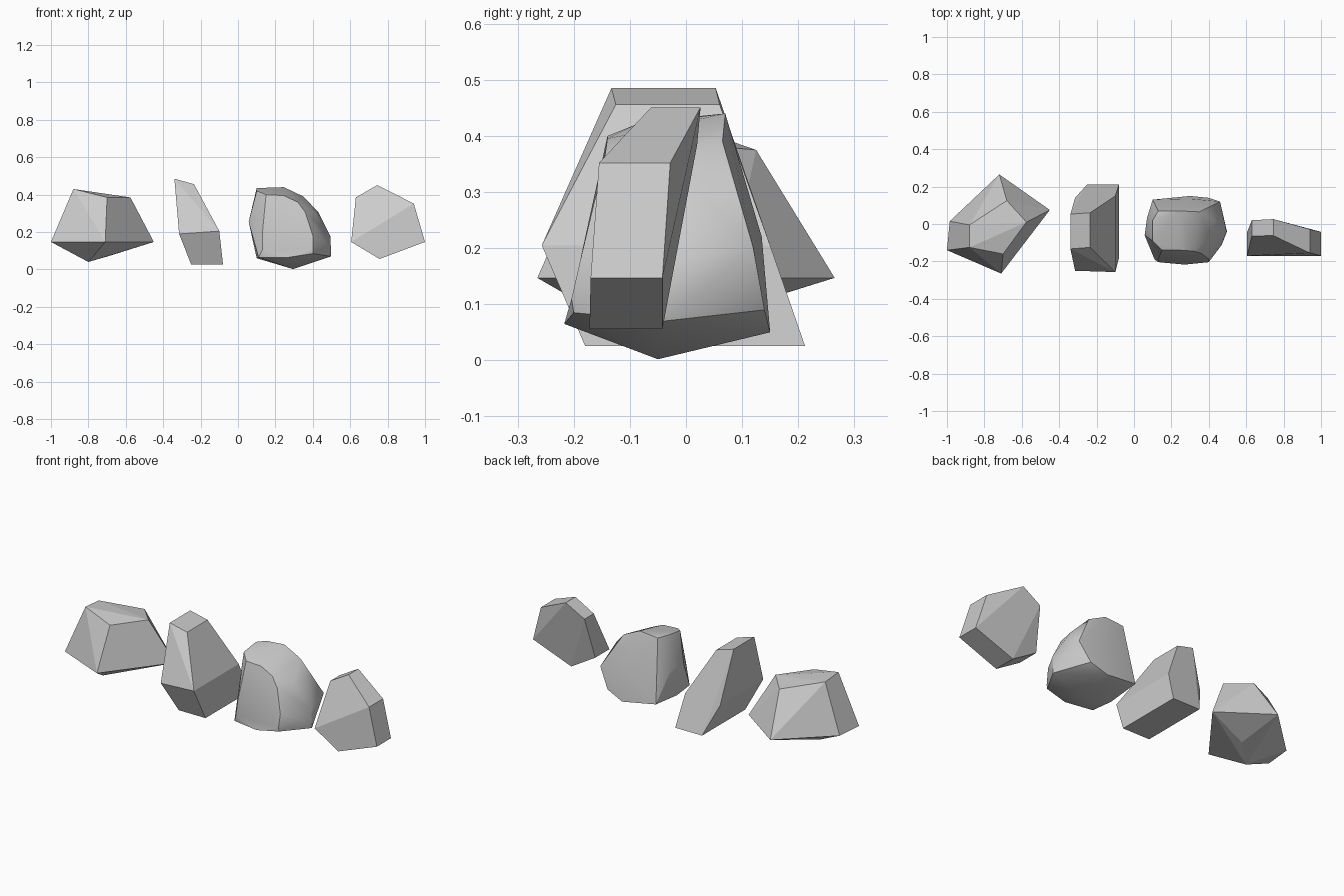
import bpy, bmesh, math

if "Cube" in bpy.data.objects:
    bpy.data.objects.remove(bpy.data.objects["Cube"])


def rock(name, points, smooth_angle=None):
    """A chipped stone: the convex hull of its corner points."""
    bm = bmesh.new()
    for p in points:
        bm.verts.new(p)
    bmesh.ops.convex_hull(bm, input=bm.verts)
    loose = [v for v in bm.verts if not v.link_faces]
    bmesh.ops.delete(bm, geom=loose, context='VERTS')
    bmesh.ops.dissolve_limit(bm, angle_limit=math.radians(4),
                             verts=bm.verts, edges=bm.edges)
    bmesh.ops.recalc_face_normals(bm, faces=bm.faces)
    mesh = bpy.data.meshes.new(name)
    bm.to_mesh(mesh)
    bm.free()
    ob = bpy.data.objects.new(name, mesh)
    bpy.context.collection.objects.link(ob)
    if smooth_angle:
        bpy.ops.object.select_all(action='DESELECT')
        ob.select_set(True)
        bpy.context.view_layer.objects.active = ob
        bpy.ops.object.shade_smooth_by_angle(angle=math.radians(smooth_angle))
    return ob


def slab(profile):
    """Corner points from (x, z, front y, back y) rows."""
    return [(x, y, z) for x, z, y0, y1 in profile for y in (y0, y1)]


# Wide rock: waist outline, sloping top, blunt keel below
waist = [(-1, -.14), (-.71, -.265), (-.45, .075), (-.72, .265), (-.985, .015)]
wide_top = [(-.88, -.125, .43), (-.70, -.16, .385), (-.575, .01, .385),
            (-.68, .125, .375), (-.88, -.005, .42)]
keel = [(-.80, -.08, .04), (-.68, .03, .075)]
rock("wide_rock", [(x, y, .147) for x, y in waist] + wide_top + keel)

# Tall leaning rock
rock("tall_rock", slab([
    (-.34, .485, -.133, .053),
    (-.235, .456, -.125, .06),
    (-.315, .19, -.25, .14),
    (-.10, .205, -.257, .15),
    (-.25, .026, -.18, .212),
    (-.08, .026, -.18, .212)]))

# Rounded rock: flat front facet, domed top, worn sides and pointed base
front_facet = [(.15, -.14, .40), (.245, -.14, .395), (.32, -.145, .36),
               (.36, -.158, .305), (.40, -.188, .18), (.40, -.204, .11),
               (.13, -.204, .105), (.13, -.186, .19)]
dome = [(.10, -.09, .42), (.10, .02, .435), (.13, .07, .43), (.245, .07, .44),
        (.35, .065, .39), (.43, .02, .305), (.41, -.08, .305)]
sides = [(.057, -.06, .255), (.07, .035, .25), (.495, -.04, .175),
         (.47, -.11, .14), (.46, .12, .2), (.30, .135, .22)]
base = [(.497, -.04, .07), (.40, .14, .09), (.30, .15, .05), (.10, .13, .08),
        (.10, -.06, .06), (.11, -.19, .065), (.27, -.217, .065),
        (.40, -.2, .085), (.295, -.05, .002)]
rock("rounded_rock", front_facet + dome + sides + base, 30)

# Small hexagonal rock, bent back above a diagonal crease
rock("small_rock", slab([
    (.605, .147, -.170, -.042),
    (.757, .056, -.172, -.042),
    (1.0, .147, -.170, -.042),
    (.94, .352, -.155, -.028),
    (.745, .451, -.062, .026),
    (.63, .385, -.064, .02)]))
